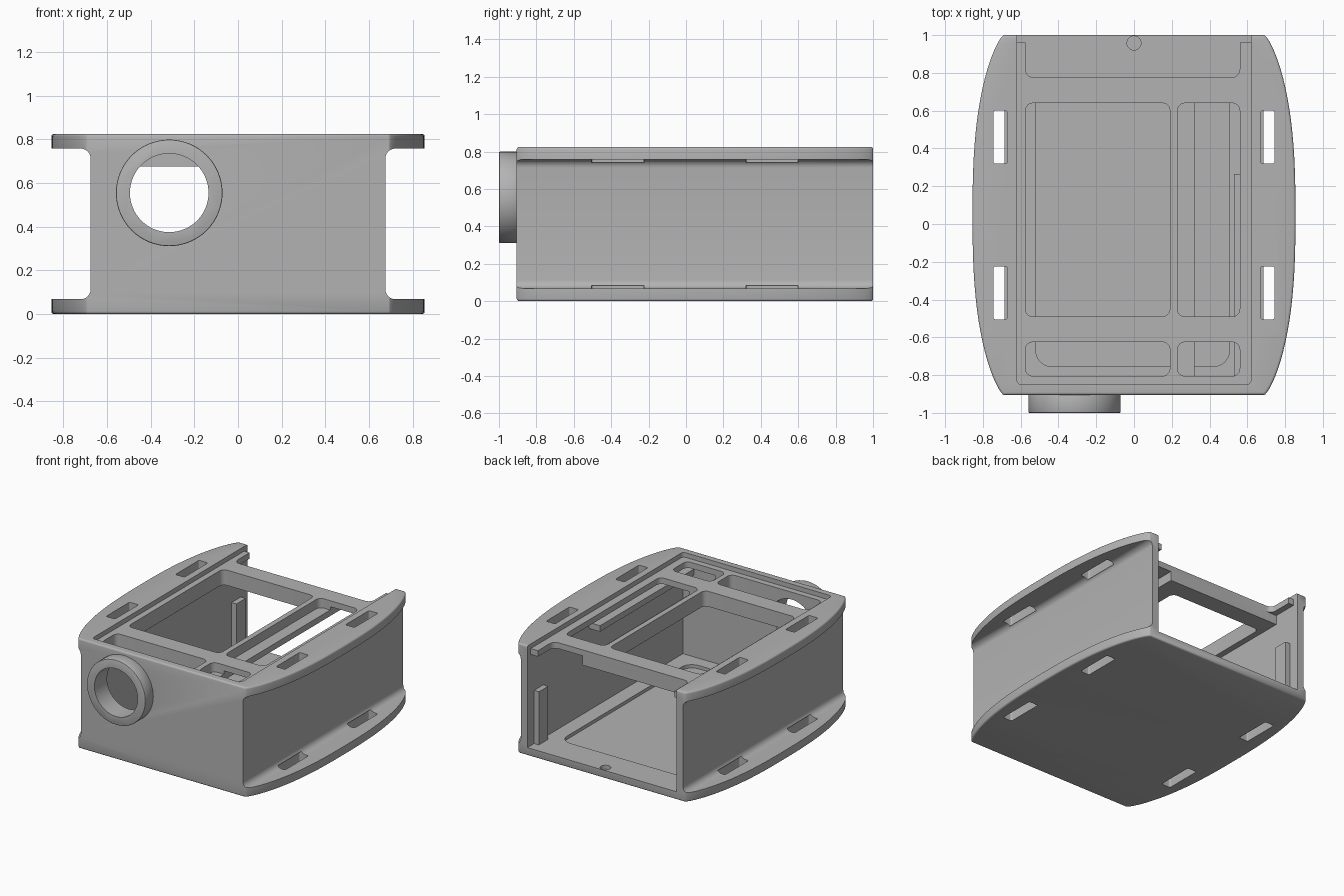
import bpy, bmesh, math
from mathutils import Matrix

cube = bpy.data.objects.get("Cube")
if cube:
    bpy.data.objects.remove(cube, do_unlink=True)

grey = bpy.data.materials.new("plain_grey")
grey.use_nodes = True
colour = (0.45, 0.45, 0.45, 1)
grey.diffuse_color = colour
grey.node_tree.nodes["Principled BSDF"].inputs["Base Color"].default_value = colour


def make(name, bm):
    bmesh.ops.recalc_face_normals(bm, faces=bm.faces)
    mesh = bpy.data.meshes.new(name)
    bm.to_mesh(mesh)
    bm.free()
    mesh.materials.append(grey)
    ob = bpy.data.objects.new(name, mesh)
    bpy.context.collection.objects.link(ob)
    return ob


def box(name, xs, ys, zs, radius=0, axis=2):
    """Box from ranges, with the edges along one axis rounded."""
    bm = bmesh.new()
    bmesh.ops.create_cube(bm, size=1)
    for v in bm.verts:
        for i, (a, b) in enumerate((xs, ys, zs)):
            v.co[i] = a if v.co[i] < 0 else b
    if radius:
        edges = [e for e in bm.edges
                 if abs((e.verts[0].co - e.verts[1].co).normalized()[axis]) > 0.9]
        bmesh.ops.bevel(bm, geom=edges, offset=radius, segments=6,
                        profile=0.5, affect='EDGES')
    return make(name, bm)


def cylinder(name, radius, depth, place, segments=64):
    bm = bmesh.new()
    bmesh.ops.create_cone(bm, cap_ends=True, segments=segments, radius1=radius,
                          radius2=radius, depth=depth, matrix=place)
    return make(name, bm)


def apply(ob, kind, **settings):
    mod = ob.modifiers.new(kind.lower(), kind)
    for key, value in settings.items():
        setattr(mod, key, value)
    bpy.context.view_layer.objects.active = ob
    bpy.ops.object.modifier_apply(modifier=mod.name)


def cut(ob, cutter):
    apply(ob, 'BOOLEAN', operation='DIFFERENCE', solver='EXACT', object=cutter)
    bpy.data.objects.remove(cutter, do_unlink=True)


# Case: plan outline with bowed sides, extruded to full height
HEIGHT, MID, HALF = 0.825, 0.0475, 0.9525
side = []
for i in range(41):
    s = math.sin(math.pi / 2 * (i / 20 - 1))
    bow = max(0, 1 - abs(s) ** 2.6) ** 0.75
    side.append((0.69 + 0.165 * bow, MID + HALF * s))
outline = side + [(-x, y) for x, y in reversed(side)]
bm = bmesh.new()
base = bm.faces.new([bm.verts.new((x, y, 0)) for x, y in outline])
up = bmesh.ops.extrude_face_region(bm, geom=[base])
bmesh.ops.translate(bm, vec=(0, 0, HEIGHT),
                    verts=[g for g in up["geom"] if isinstance(g, bmesh.types.BMVert)])
case = make("case", bm)
apply(case, 'BEVEL', width=0.016, segments=3, limit_method='ANGLE',
      angle_limit=math.radians(50))

# Waisted sides between the flanges, and the strap slots
for s in (-1, 1):
    cut(case, box("side_cut", sorted((s * 0.675, s * 1.2)), (-1.2, 1.2),
                  (0.068, 0.758), 0.045, axis=1))
    for ys in ((0.32, 0.6), (-0.505, -0.225)):
        for zs in ((-0.1, 0.085), (0.742, 0.9)):
            cut(case, box("slot_cut", sorted((s * 0.67, s * 0.745)), ys, zs, 0.012))

# Hollow inside, open at the back
cut(case, box("cavity_cut", (-0.62, 0.62), (-0.85, 1.2), (0.06, 0.675)))
cut(case, box("card_gap_cut", (0.32, 0.62), (-0.85, 1.2), (0.6, 0.745)))
cut(case, box("rear_gap_cut", (-0.62, 0.62), (0.775, 1.2), (0.6, 0.745)))
cut(case, box("floor_cut", (-0.52, 0.505), (-0.755, 0.775), (0.035, 0.3), 0.085))
cut(case, cylinder("catch_cut", 0.037, 0.1, Matrix.Translation((0, 0.958, 0.08)), 32))

# Sliding lid recess, rear opening and top windows
cut(case, box("lid_cut", (-0.62, 0.62), (-0.85, 1.3), (0.79, 1), 0.025))
cut(case, box("rear_cut", (-0.575, 0.56), (0.775, 1.3), (0.65, 1), 0.045))
cut(case, box("rail_end_cut", (-0.62, 0.62), (0.96, 1.3), (0.65, 1)))
for ys in ((-0.49, 0.64), (-0.805, -0.625)):
    cut(case, box("wide_window_cut", (-0.575, 0.19), ys, (0.6, 1), 0.04))
    cut(case, box("narrow_window_cut", (0.23, 0.56), ys, (0.72, 1), 0.04))

# Round port in the front wall, with its collar
PORT = Matrix.Translation((-0.315, -0.95, 0.555)) @ Matrix.Rotation(math.pi / 2, 4, 'X')
cut(case, cylinder("port_cut", 0.18, 0.4, PORT))
collar = cylinder("port_collar", 0.244, 0.1, PORT)
apply(collar, 'BEVEL', width=0.006, segments=2, limit_method='ANGLE',
      angle_limit=math.radians(50))
cut(collar, cylinder("collar_cut", 0.18, 0.4, PORT))

# Inner card ledge and the rear stop plates
parts = [case, collar,
         box("card_ledge", (0.53, 0.625), (-0.855, 0.265), (0.675, 0.72)),
         box("left_stop", (0.58, 0.625), (0.81, 0.92), (0.055, 0.46)),
         box("right_stop", (-0.625, -0.58), (0.81, 0.92), (0.055, 0.46))]

bpy.ops.object.select_all(action='DESELECT')
for ob in parts:
    ob.select_set(True)
bpy.context.view_layer.objects.active = case
bpy.ops.object.shade_smooth_by_angle(angle=math.radians(35))
